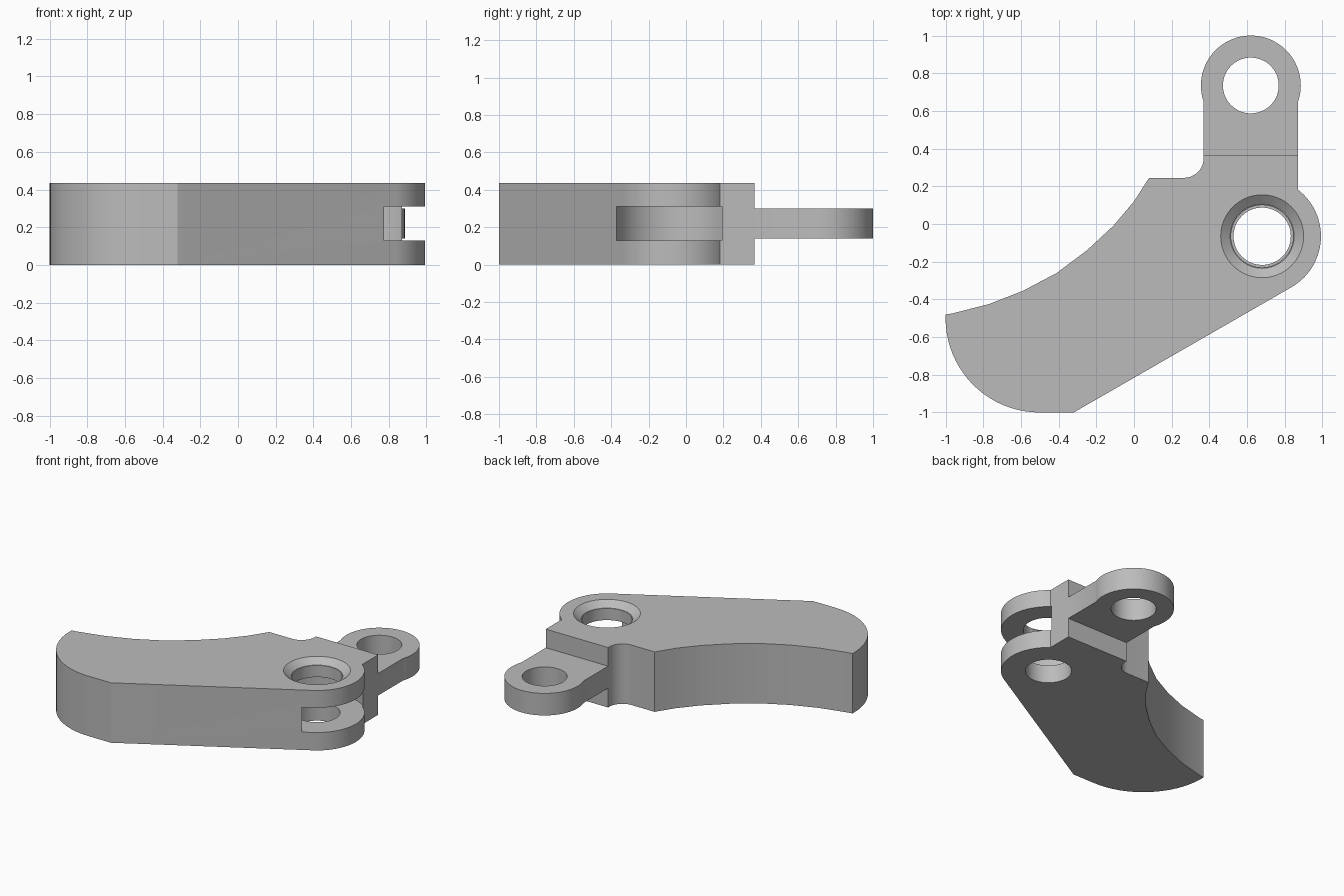
import bpy, bmesh
from math import cos, sin, radians

cube = bpy.data.objects.get("Cube")
if cube:
    bpy.data.objects.remove(cube, do_unlink=True)

H = 0.435                 # body thickness
PIVOT = (0.68, -0.065)    # forked pivot centre
EYE = (0.62, 0.735)       # tab eye centre

grey = bpy.data.materials.new("plain grey")
grey.use_nodes = True
grey.diffuse_color = (0.5, 0.5, 0.5, 1)
grey.node_tree.nodes["Principled BSDF"].inputs["Base Color"].default_value = (0.5, 0.5, 0.5, 1)


def arc(c, r, a0, a1, n):
    """Points along an arc, angles in degrees."""
    angles = [radians(a0 + (a1 - a0) * i / n) for i in range(n + 1)]
    return [(c[0] + r * cos(a), c[1] + r * sin(a)) for a in angles]


def add_object(name, bm):
    bmesh.ops.recalc_face_normals(bm, faces=bm.faces)
    mesh = bpy.data.meshes.new(name)
    bm.to_mesh(mesh)
    bm.free()
    mesh.materials.append(grey)
    ob = bpy.data.objects.new(name, mesh)
    bpy.context.collection.objects.link(ob)
    return ob


def plate(name, outline, z0, z1):
    bm = bmesh.new()
    face = bm.faces.new([bm.verts.new((x, y, z0)) for x, y in outline])
    ext = bmesh.ops.extrude_face_region(bm, geom=[face])
    verts = [g for g in ext["geom"] if isinstance(g, bmesh.types.BMVert)]
    bmesh.ops.translate(bm, verts=verts, vec=(0, 0, z1 - z0))
    return add_object(name, bm)


def frustum(name, c, r0, r1, z0, z1):
    bm = bmesh.new()
    bmesh.ops.create_cone(bm, cap_ends=True, segments=64, radius1=r0, radius2=r1, depth=z1 - z0)
    bmesh.ops.translate(bm, verts=bm.verts, vec=(c[0], c[1], (z0 + z1) / 2))
    return add_object(name, bm)


def combine(ob, other, operation):
    """Apply a boolean and remove the helper."""
    bpy.context.view_layer.objects.active = ob
    mod = ob.modifiers.new("combine", 'BOOLEAN')
    mod.operation = operation
    mod.solver = 'EXACT'
    mod.object = other
    bpy.ops.object.modifier_apply(modifier=mod.name)
    bpy.data.objects.remove(other, do_unlink=True)


# Lever body: concave back, filleted neck, round pivot, straight front, round tip
outline = [(-1, -0.48), (-0.965, -0.475), (-0.77, -0.425), (-0.59, -0.355), (-0.41, -0.26),
           (-0.25, -0.14), (-0.11, -0.01), (0, 0.12), (0.08, 0.245)]
outline += arc((0.265, 0.35), 0.105, -90, 0, 12)
outline += [(0.37, 0.365), (0.87, 0.365)]
outline += arc(PIVOT, 0.312, 52.5, -60, 28)
outline += [(-0.32, -1)]
outline += arc((-0.5, -0.5), 0.5, 270, 180, 20)
body = plate("lever_body", outline, 0, H)

# Thin tab with a round eye
combine(body, plate("tab_neck", [(0.37, 0.3), (0.87, 0.3), (0.87, 0.7), (0.37, 0.7)], 0.14, 0.3), 'UNION')
combine(body, frustum("tab_eye", EYE, 0.265, 0.265, 0.14, 0.3), 'UNION')

# Eye hole, fork slot, pivot bores and countersink
for cutter in (
    frustum("eye_hole", EYE, 0.148, 0.148, -0.1, 0.6),
    frustum("fork_slot", PIVOT, 0.32, 0.32, 0.13, 0.31),
    frustum("lower_bore", PIVOT, 0.152, 0.152, -0.1, 0.22),
    frustum("upper_bore", PIVOT, 0.165, 0.165, 0.22, 0.6),
    frustum("countersink", PIVOT, 0.17, 0.27, H - 0.04, H + 0.04),
):
    combine(body, cutter, 'DIFFERENCE')

bpy.ops.object.select_all(action='DESELECT')
body.select_set(True)
bpy.context.view_layer.objects.active = body
bpy.ops.object.shade_smooth_by_angle(angle=radians(24))
